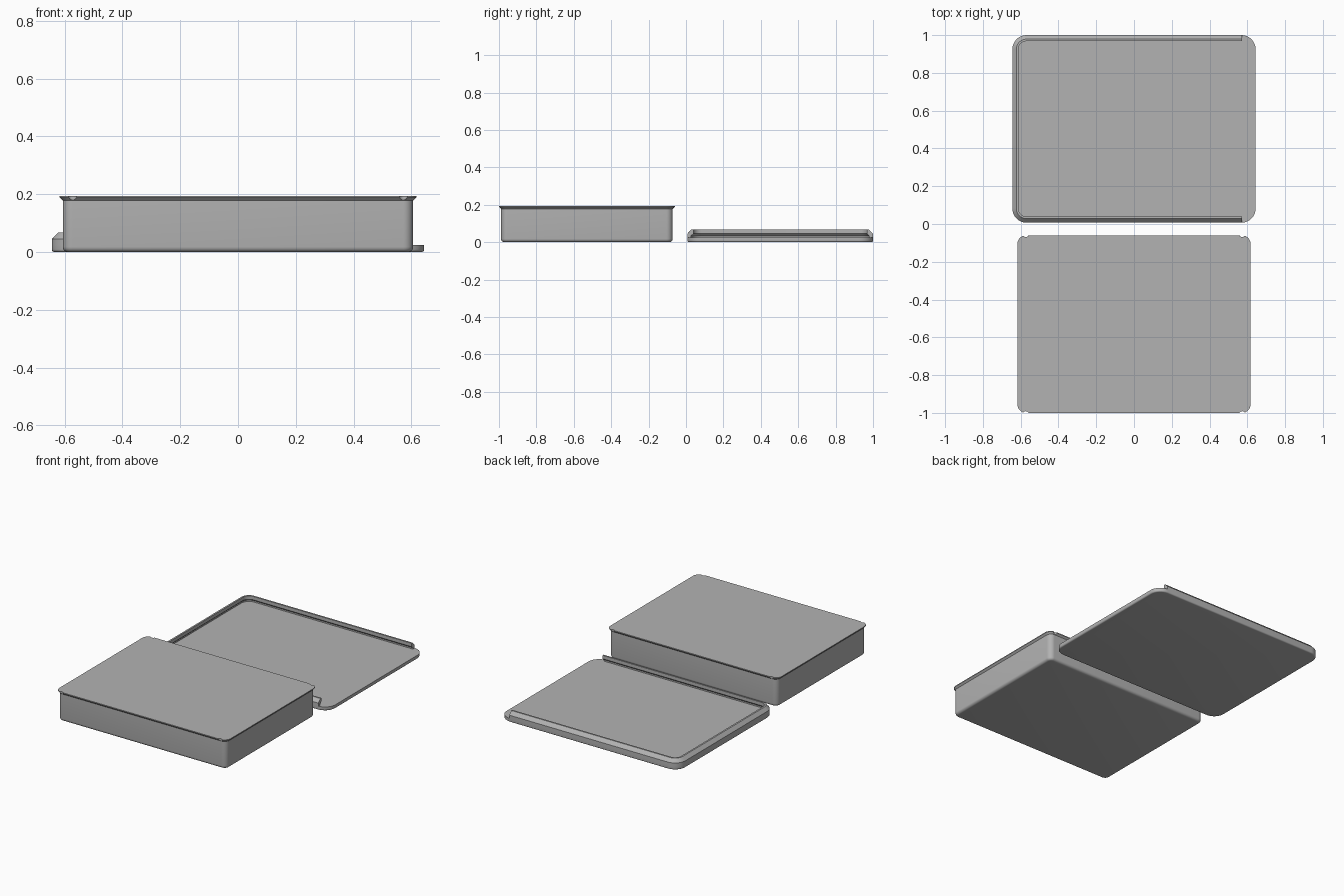
import bpy, bmesh, math

if "Cube" in bpy.data.objects:
    bpy.data.objects.remove(bpy.data.objects["Cube"])

grey = bpy.data.materials.new("plain_grey")
grey.diffuse_color = (0.45, 0.45, 0.45, 1)
grey.use_nodes = True
grey.node_tree.nodes["Principled BSDF"].inputs["Base Color"].default_value = grey.diffuse_color


def rounded_loop(bm, cy, hx, hy, r, inset, z, n=8):
    """Rounded rectangle of vertices, shrunk by inset."""
    hx, hy, r = hx - inset, hy - inset, max(r - inset, 0.005)
    verts = []
    for k, (sx, sy) in enumerate([(1, 1), (-1, 1), (-1, -1), (1, -1)]):
        for i in range(n + 1):
            a = math.pi / 2 * (k + i / n)
            verts.append(bm.verts.new((sx * (hx - r) + r * math.cos(a),
                                       cy + sy * (hy - r) + r * math.sin(a), z)))
    return verts


def loft(cy, hx, hy, r, profile, ring=False):
    """Stack rounded rectangles along an (inset, z) profile."""
    bm = bmesh.new()
    loops = [rounded_loop(bm, cy, hx, hy, r, i, z) for i, z in profile]
    pairs = list(zip(loops, loops[1:]))
    if ring:
        pairs.append((loops[-1], loops[0]))
    else:
        bm.faces.new(loops[0][::-1])
        bm.faces.new(loops[-1])
    for a, b in pairs:
        for i in range(len(a)):
            j = (i + 1) % len(a)
            bm.faces.new((a[i], a[j], b[j], b[i]))
    return bm


def finish(bm, name, smooth=True):
    bmesh.ops.recalc_face_normals(bm, faces=bm.faces)
    me = bpy.data.meshes.new(name)
    bm.to_mesh(me)
    bm.free()
    me.materials.append(grey)
    ob = bpy.data.objects.new(name, me)
    bpy.context.collection.objects.link(ob)
    if smooth:
        bpy.ops.object.select_all(action='DESELECT')
        ob.select_set(True)
        bpy.context.view_layer.objects.active = ob
        bpy.ops.object.shade_smooth_by_angle(angle=math.radians(30))
    return ob


def fillet(r, n=5):
    """Rounded bottom edge as (inset, z) points."""
    return [(r - r * math.sin(a), r - r * math.cos(a))
            for a in (math.pi / 2 * i / n for i in range(n + 1))]


# Box body with a flared flange around the closed top
BOX_Y, BOX_HX, BOX_HY = -0.53, 0.617, 0.47
body = [(i + 0.011, z) for i, z in fillet(0.018)]
box = finish(loft(BOX_Y, BOX_HX, BOX_HY, 0.045,
                  body + [(0.011, 0.178), (0.0, 0.189), (0.0, 0.194)]), "box")

# Four small catch notches in the flange
bm = bmesh.new()
for sx in (-1, 1):
    for sy in (-1, 1):
        made = bmesh.ops.create_cone(bm, cap_ends=True, segments=24, radius1=0.016,
                                     radius2=0.016, depth=0.06)
        bmesh.ops.translate(bm, verts=made["verts"],
                            vec=(sx * 0.573, BOX_Y + sy * (BOX_HY + 0.007), 0.19))
cutter = finish(bm, "notch_cutter", smooth=False)
cutter.hide_render = True
cutter.hide_set(True)
cut = box.modifiers.new("notches", 'BOOLEAN')
cut.object = cutter
cut.operation = 'DIFFERENCE'
cut.solver = 'EXACT'

# Lid plate
LID = (0.5035, 0.644, 0.4965, 0.075)
finish(loft(*LID, fillet(0.009) + [(0.0, 0.025)]), "lid_plate")

# Lid rim: chamfered outside, undercut inside, open on the right end
bm = loft(*LID, [(0.0, 0.025), (0.0, 0.045), (0.021, 0.067), (0.032, 0.067),
                 (0.032, 0.045), (0.02, 0.034), (0.02, 0.025)], ring=True)
bmesh.ops.bisect_plane(bm, geom=bm.verts[:] + bm.edges[:] + bm.faces[:],
                       plane_co=(0.573, 0, 0), plane_no=(1, 0, 0), clear_outer=True)
bmesh.ops.holes_fill(bm, edges=[e for e in bm.edges if e.is_boundary])
finish(bm, "lid_rim")
